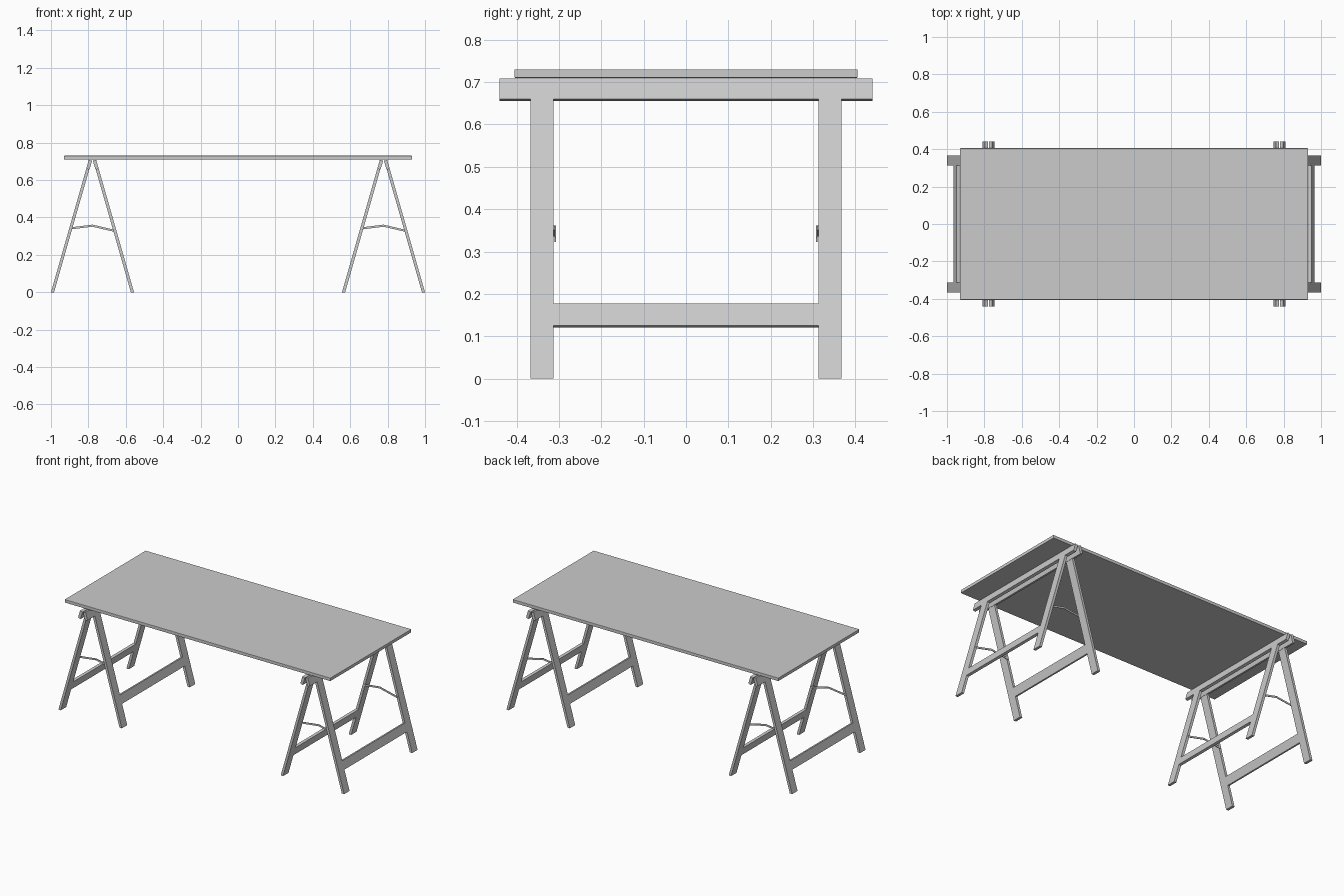
import bpy, bmesh, math

if "Cube" in bpy.data.objects:
    bpy.data.objects.remove(bpy.data.objects["Cube"])

SPREAD = 0.222            # half width of a trestle at the floor
SLOPE = 0.286             # inward lean of the legs per unit height
ANG = math.atan(SLOPE)
CX = 0.778                # trestle centre


def prism(name, profile, y0, y1, bevel=0):
    """Extrude an x-z outline along y."""
    bm = bmesh.new()
    face = bm.faces.new([bm.verts.new((x, y0, z)) for x, z in profile])
    ext = bmesh.ops.extrude_face_region(bm, geom=[face])
    vs = [v for v in ext["geom"] if isinstance(v, bmesh.types.BMVert)]
    bmesh.ops.translate(bm, verts=vs, vec=(0, y1 - y0, 0))
    bmesh.ops.recalc_face_normals(bm, faces=bm.faces)
    me = bpy.data.meshes.new(name)
    bm.to_mesh(me)
    bm.free()
    ob = bpy.data.objects.new(name, me)
    bpy.context.collection.objects.link(ob)
    if bevel:
        m = ob.modifiers.new("bevel", "BEVEL")
        m.width = bevel
        m.segments = 2
    return ob


def outer(z, inset=0.0):
    """Point on the sloping outer face at height z, pushed inward by inset."""
    return (SPREAD - SLOPE * z - inset * math.cos(ANG), z - inset * math.sin(ANG))


def board(z0, z1, t, flat_foot=False):
    pts = [outer(z0), outer(z1), outer(z1, t), outer(z0, t)]
    if flat_foot:
        pts[3] = (SPREAD - t / math.cos(ANG), 0)
    return pts


def strap(p, q, h):
    """Thin bar outline from p to q."""
    dx, dz = q[0] - p[0], q[1] - p[1]
    n = math.hypot(dx, dz)
    ox, oz = -dz / n * h / 2, dx / n * h / 2
    return [(p[0] + ox, p[1] + oz), (q[0] + ox, q[1] + oz),
            (q[0] - ox, q[1] - oz), (p[0] - ox, p[1] - oz)]


# table top
prism("table_top", [(-0.93, 0.71), (0.93, 0.71), (0.93, 0.73), (-0.93, 0.73)],
      -0.405, 0.405, 0.002)

for cx, tname in ((-CX, "left"), (CX, "right")):
    for s, side in ((-1, "a"), (1, "b")):
        def place(pts):
            return [(cx + s * x, z) for x, z in pts]
        # top rail and lower stretcher
        prism(f"{tname}_top_rail_{side}", place(board(0.66, 0.708, 0.018)), -0.44, 0.44)
        prism(f"{tname}_stretcher_{side}", place(board(0.125, 0.177, 0.016)), -0.313, 0.313)
        # legs
        for y in (-1, 1):
            prism(f"{tname}_leg_{side}", place(board(0, 0.66, 0.016, True)),
                  y * 0.313, y * 0.367)
    # folding metal braces, two overlapping straps on each end
    for y in (-1, 1):
        mid = (cx, 0.356)
        prism(f"{tname}_brace_long", strap((cx - 0.12, 0.341), mid, 0.011),
              y * 0.310, y * 0.313)
        prism(f"{tname}_brace_short", strap(mid, (cx + 0.12, 0.328), 0.011),
              y * 0.307, y * 0.3105)
